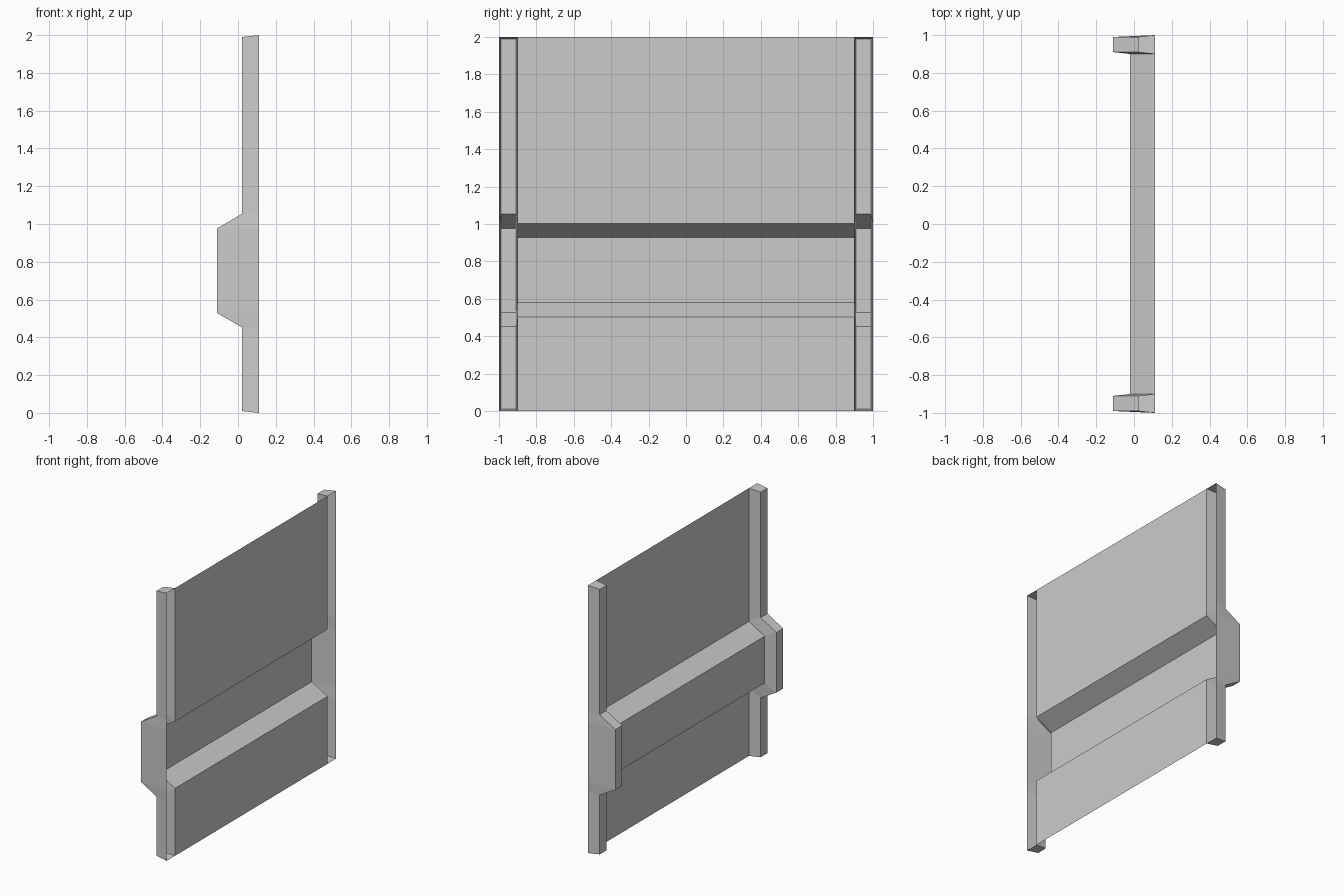
import bpy, bmesh

if "Cube" in bpy.data.objects:
    bpy.data.objects.remove(bpy.data.objects["Cube"])

# side profiles as (x, z), bottom to top
POST = [(0.02, 0.01), (0.02, 0.453), (-0.11, 0.528), (-0.11, 0.977), (0.02, 1.054), (0.02, 1.99)]
SHEET = [(0.11, 0.0), (0.11, 0.504), (-0.02, 0.579), (-0.02, 0.929), (0.11, 1.004), (0.11, 2.0)]
RIM = [(0.11, 0.0)] + [(0.11, z) for x, z in POST[1:-1]] + [(0.11, 2.0)]


def loft(name, sections, capped):
    """Skin quads between (y, profile) sections; optionally cap both ends."""
    bm = bmesh.new()
    cols = [[bm.verts.new((x, y, z)) for x, z in prof] for y, prof in sections]
    for a, b in zip(cols, cols[1:]):
        for i in range(len(a) - 1):
            bm.faces.new((a[i], a[i + 1], b[i + 1], b[i]))
    if capped:
        bm.faces.new([c[0] for c in cols])
        bm.faces.new([c[-1] for c in reversed(cols)])
    # make the raised side (-x) the outside
    bm.normal_update()
    bmesh.ops.recalc_face_normals(bm, faces=bm.faces)
    if sum(f.normal.x * f.calc_area() for f in bm.faces) > 0:
        bmesh.ops.reverse_faces(bm, faces=bm.faces)
    mesh = bpy.data.meshes.new(name)
    bm.to_mesh(mesh)
    bm.free()
    ob = bpy.data.objects.new(name, mesh)
    bpy.context.collection.objects.link(ob)
    return ob


# thin wall sheet with its pressed horizontal rib
loft("wall_sheet", [(-0.9, SHEET), (0.9, SHEET)], False)

# hollow end posts, open at +x, tapering towards -x
for side, name in ((-1, "left_post"), (1, "right_post")):
    loft(name, [(side * 1.0, RIM), (side * 0.99, POST),
                (side * 0.91, POST), (side * 0.9, SHEET)], True)
